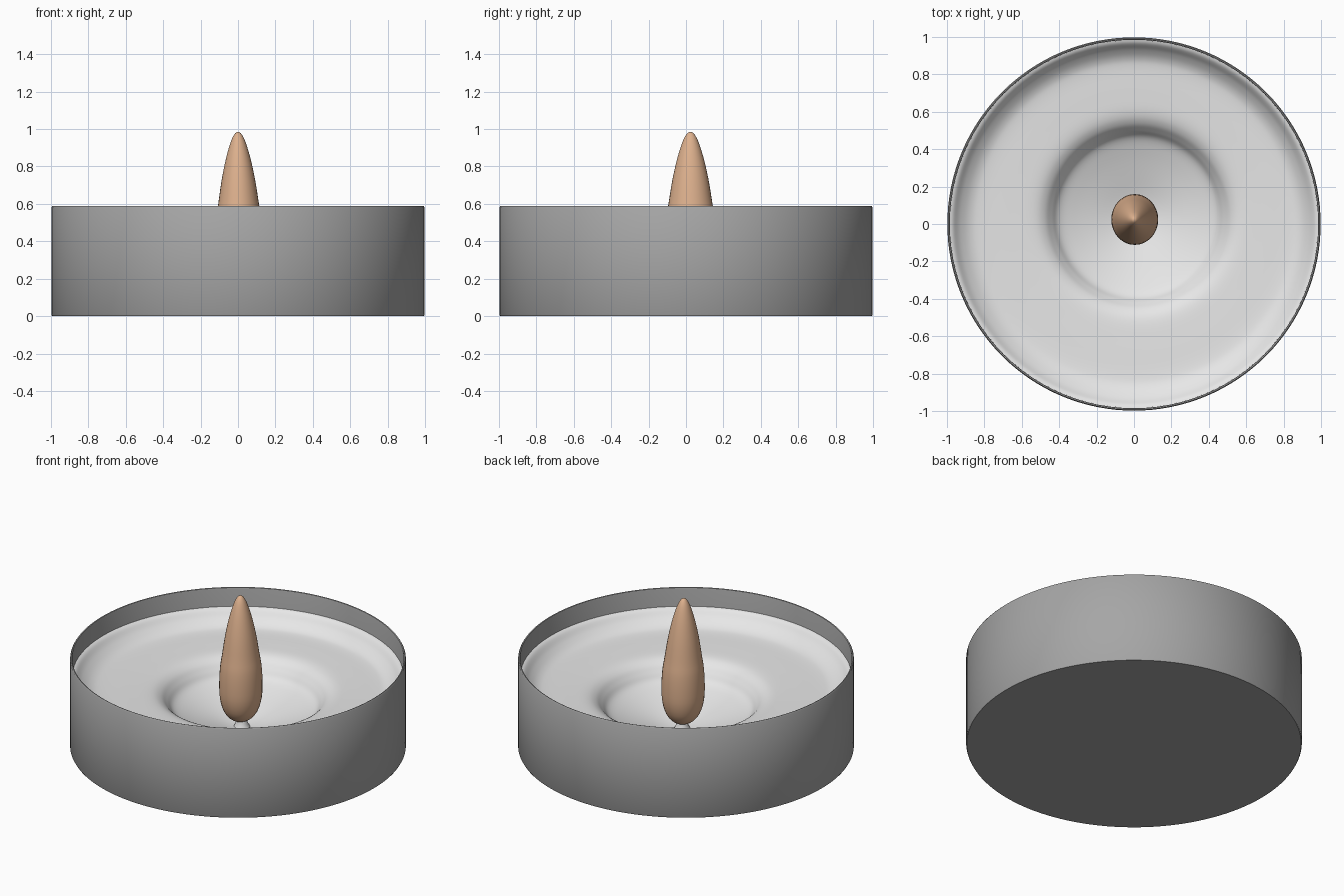
import bpy, bmesh, math

if "Cube" in bpy.data.objects:
    bpy.data.objects.remove(bpy.data.objects["Cube"])


def material(name, rgb):
    m = bpy.data.materials.new(name)
    m.diffuse_color = (*rgb, 1)
    m.use_nodes = True
    m.node_tree.nodes["Principled BSDF"].inputs["Base Color"].default_value = m.diffuse_color
    return m


def lathe(name, rings, mat, n=96, angle=40):
    """Revolve (radius, z, centre_x, centre_y) rings; radius 0 makes a pole."""
    bm = bmesh.new()
    loops = []
    for r, z, cx, cy in rings:
        if r == 0:
            loops.append([bm.verts.new((cx, cy, z))] * n)
        else:
            loops.append([bm.verts.new((cx + r * math.cos(2 * math.pi * i / n),
                                        cy + r * math.sin(2 * math.pi * i / n), z))
                          for i in range(n)])
    for a, b in zip(loops, loops[1:]):
        for i in range(n):
            j = (i + 1) % n
            bm.faces.new(list(dict.fromkeys((a[i], a[j], b[j], b[i]))))
    me = bpy.data.meshes.new(name)
    bm.to_mesh(me)
    bm.free()
    ob = bpy.data.objects.new(name, me)
    bpy.context.collection.objects.link(ob)
    me.materials.append(mat)
    bpy.context.view_layer.objects.active = ob
    ob.select_set(True)
    bpy.ops.object.shade_smooth_by_angle(angle=math.radians(angle))
    ob.select_set(False)
    return ob


def smooth_profile(pts, steps=5):
    """Catmull-Rom curve through the profile points."""
    p = [pts[0]] + pts + [pts[-1]]
    out = []
    for k in range(1, len(p) - 2):
        a, b, c, d = p[k - 1:k + 3]
        for s in range(steps):
            t = s / steps
            out.append(tuple(0.5 * (2 * b[i] + (c[i] - a[i]) * t
                       + (2 * a[i] - 5 * b[i] + 4 * c[i] - d[i]) * t * t
                       + (3 * b[i] - a[i] - 3 * c[i] + d[i]) * t ** 3)
                       for i in range(2)))
    return out + [pts[-1]]


metal = material("grey metal", (0.38, 0.38, 0.38))
white = material("white wax", (0.8, 0.8, 0.8))
amber = material("amber flame", (0.73, 0.44, 0.27))

# thin metal cup: underside, outer wall, rim, inner wall, floor
cup = [(0, 0), (0.994, 0), (0.998, 0.008), (0.998, 0.58), (0.993, 0.588),
       (0.987, 0.586), (0.985, 0.58), (0.985, 0.015), (0, 0.015)]
lathe("cup", [(r, z, 0, 0) for r, z in cup], metal, 128)

# melted wax: raised edge, flat shelf, off-centre basin
wax = smooth_profile([(0, 0.125), (0.1, 0.14), (0.22, 0.175), (0.34, 0.215), (0.42, 0.25),
                      (0.46, 0.295), (0.5, 0.335), (0.56, 0.358), (0.68, 0.366),
                      (0.82, 0.372), (0.88, 0.385), (0.93, 0.418), (0.965, 0.455),
                      (0.985, 0.465)])


def shift(r):
    return min(1, max(0, (0.95 - r) / 0.4))


lathe("wax", [(r, z, 0.02 * shift(r), 0.04 * shift(r)) for r, z in wax], white, 96, 60)

# short flared wick under the flame
wick = [(0.055, 0.115), (0.046, 0.135), (0.036, 0.155), (0.032, 0.19), (0, 0.2)]
lathe("wick", [(r, z, 0.01, 0.025) for r, z in wick], white, 24, 60)

# teardrop flame, slightly deeper than wide
flame = smooth_profile([(0, 0.17), (0.055, 0.183), (0.1, 0.235), (0.124, 0.32),
                        (0.128, 0.42), (0.123, 0.52), (0.111, 0.6), (0.091, 0.73),
                        (0.065, 0.85), (0.037, 0.94), (0.015, 0.978), (0, 0.985)], 3)
ob = lathe("flame", [(r, z, 0, 0) for r, z in flame], amber, 32, 60)
for v in ob.data.vertices:
    v.co.x = v.co.x * 0.98 + 0.004 - 0.008 * max(0, v.co.z - 0.5)
    v.co.y = v.co.y * 1.06 + 0.024
